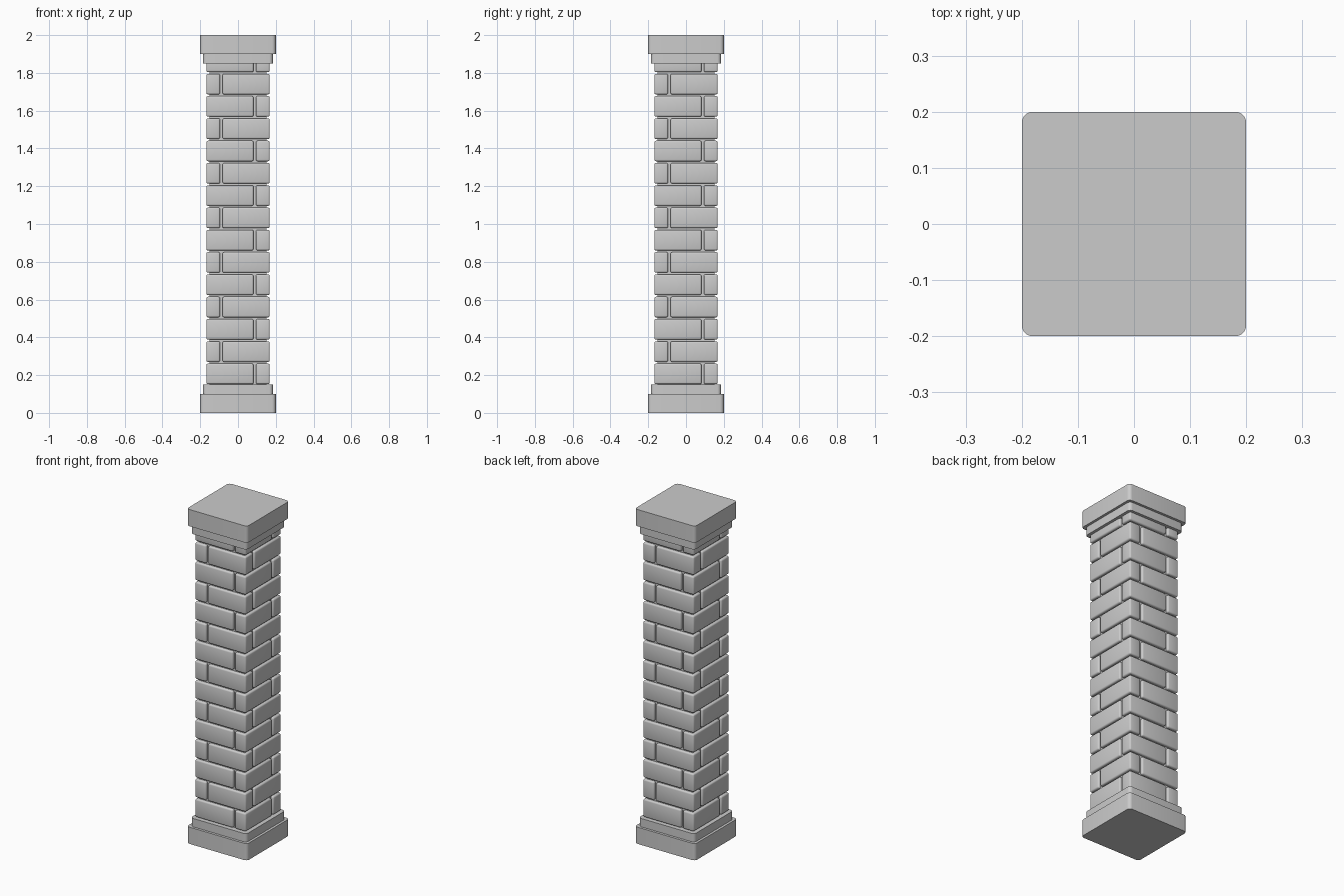
import bpy, bmesh
from math import radians
from mathutils import Matrix, Vector

if "Cube" in bpy.data.objects:
    bpy.data.objects.remove(bpy.data.objects["Cube"])


def add_box(bm, lo, hi):
    lo, hi = Vector(lo), Vector(hi)
    m = Matrix.Translation((lo + hi) / 2) @ Matrix.Diagonal((*(hi - lo), 1))
    return bmesh.ops.create_cube(bm, size=1, matrix=m)["verts"]


def finish(bm, name):
    bmesh.ops.recalc_face_normals(bm, faces=bm.faces)
    me = bpy.data.meshes.new(name)
    bm.to_mesh(me)
    bm.free()
    ob = bpy.data.objects.new(name, me)
    bpy.context.collection.objects.link(ob)
    bpy.ops.object.select_all(action='DESELECT')
    ob.select_set(True)
    bpy.context.view_layer.objects.active = ob
    bpy.ops.object.shade_smooth_by_angle(angle=radians(35))
    return ob


def slab(name, half, z0, z1, radius=0.02):
    bm = bmesh.new()
    add_box(bm, (-half, -half, z0), (half, half, z1))
    # round only the upright corners
    if radius:
        edges = [e for e in bm.edges
                 if abs(e.verts[0].co.z - e.verts[1].co.z) > 0.01]
        bmesh.ops.bevel(bm, geom=edges, offset=radius, segments=5,
                        profile=0.5, affect='EDGES')
    return finish(bm, name)


# Base and cap, each a wide slab plus a narrower step
slab("base_plinth", 0.2, 0, 0.1)
slab("base_step", 0.185, 0.1, 0.15)
slab("cap_step", 0.185, 1.85, 1.9)
slab("cap_slab", 0.2, 1.9, 2.0)

# Recessed mortar core
slab("mortar_core", 0.152, 0.14, 1.86, 0)

# Brick courses: four bricks in a pinwheel, mirrored on alternate courses
H, PITCH = 0.168, 0.118
bm = bmesh.new()
for k in range(15):
    z0 = 0.152 + k * PITCH
    z1 = min(z0 + 0.109, 1.89)
    flip = Matrix.Diagonal((-1 if k % 2 else 1, 1, 1, 1))
    for q in range(4):
        verts = add_box(bm, (-H, -H, z0), (0.082, -0.095, z1))
        bmesh.ops.transform(bm, verts=verts,
                            matrix=flip @ Matrix.Rotation(radians(90 * q), 4, 'Z'))
bmesh.ops.recalc_face_normals(bm, faces=bm.faces)
bmesh.ops.bevel(bm, geom=bm.edges[:], offset=0.009, segments=3,
                profile=0.5, affect='EDGES')
finish(bm, "bricks")
